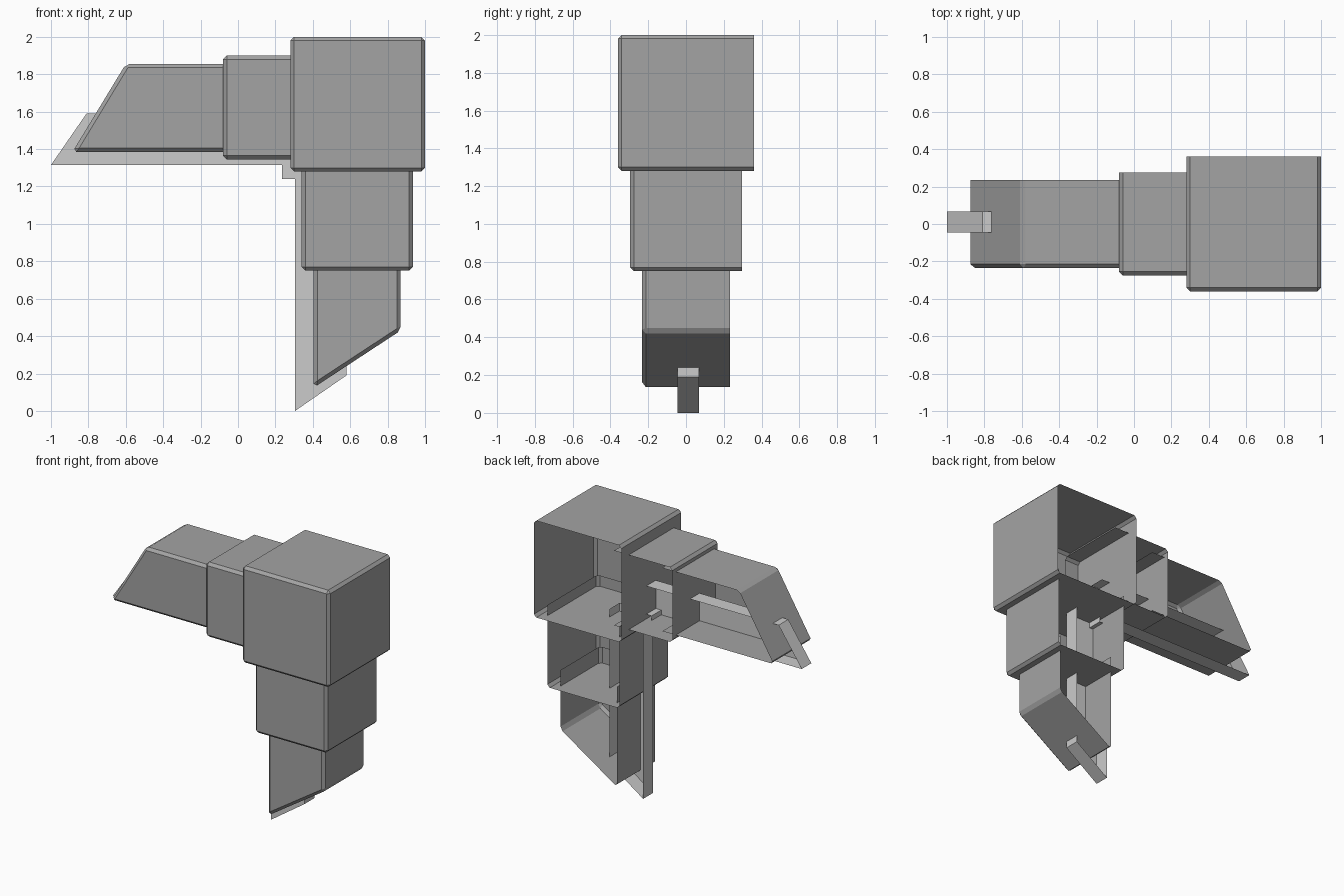
import bpy, bmesh

if "Cube" in bpy.data.objects:
    bpy.data.objects.remove(bpy.data.objects["Cube"])


def material(name, value):
    mat = bpy.data.materials.new(name)
    mat.diffuse_color = (value, value, value, 1.0)
    mat.use_nodes = True
    mat.node_tree.nodes["Principled BSDF"].inputs["Base Color"].default_value = mat.diffuse_color
    return mat


def prism(name, mat, profile, y0, y1, open_edge=None, bevel=0.0):
    """Extrude an x-z profile along y; the back and one profile side stay open."""
    bm = bmesh.new()
    front = [bm.verts.new((x, y0, z)) for x, z in profile]
    back = [bm.verts.new((x, y1, z)) for x, z in profile]
    n = len(profile)
    bm.faces.new(front)
    back_face = bm.faces.new(back[::-1])
    sides = [bm.faces.new((front[i], back[i], back[(i + 1) % n], front[(i + 1) % n]))
             for i in range(n)]
    bmesh.ops.recalc_face_normals(bm, faces=bm.faces[:])
    gone = [back_face]
    if open_edge is not None:
        gone.append(sides[open_edge])
    bmesh.ops.delete(bm, geom=gone, context='FACES')
    if bevel:
        edges = [e for e in bm.edges if len(e.link_faces) == 2]
        bmesh.ops.bevel(bm, geom=edges, offset=bevel, offset_type='OFFSET',
                        segments=1, profile=0.5, affect='EDGES')
    mesh = bpy.data.meshes.new(name)
    bm.to_mesh(mesh)
    bm.free()
    mesh.materials.append(mat)
    obj = bpy.data.objects.new(name, mesh)
    bpy.context.collection.objects.link(obj)
    return obj


def rect(x0, x1, z0, z1):
    return [(x0, z0), (x1, z0), (x1, z1), (x0, z1)]


dark_grey = material("dark_grey", 0.37)
mid_grey = material("mid_grey", 0.58)

# Open-backed shells: name, profile, half depth, open side (1 = right, 2 = top)
shells = [
    ("corner_box", rect(0.28, 1.0, 1.28, 2.0), 0.36, None),
    ("side_sleeve", rect(-0.08, 0.40, 1.345, 1.90), 0.275, 1),
    ("side_tip", [(-0.885, 1.385), (0.03, 1.385), (0.03, 1.855), (-0.60, 1.855)], 0.235, 1),
    ("lower_sleeve", rect(0.34, 0.935, 0.75, 1.36), 0.295, 2),
    ("lower_tip", [(0.405, 0.125), (0.87, 0.43), (0.87, 0.87), (0.405, 0.87)], 0.232, 2),
]
for name, profile, half, side in shells:
    prism(name, dark_grey, profile, -half, half, side, 0.02)

# Inner rails with slanted ends, and the small joint between them
rails = [
    ("side_rail", [(-1.0, 1.315), (0.35, 1.315), (0.35, 1.59), (-0.81, 1.59)], 1),
    ("lower_rail", [(0.305, 0.0), (0.58, 0.19), (0.58, 1.34), (0.305, 1.34)], 2),
    ("rail_joint", rect(0.235, 0.37, 1.24, 1.38), None),
]
for name, profile, side in rails:
    front = -0.05 if side is None else -0.045
    prism(name, mid_grey, profile, front, 0.068, side)
